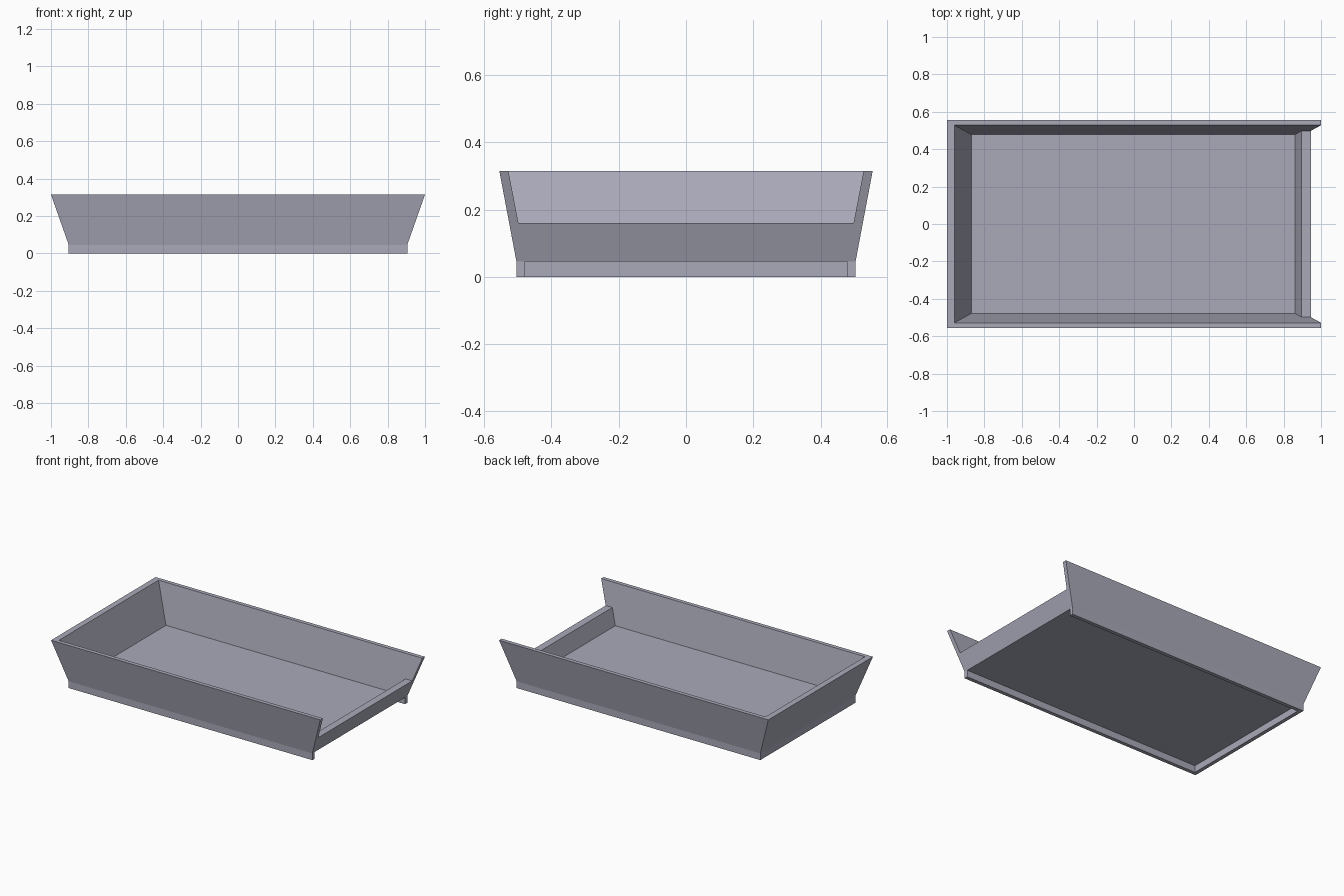
import bpy, bmesh

if "Cube" in bpy.data.objects:
    bpy.data.objects.remove(bpy.data.objects["Cube"])

Z_SKIRT, Z_FLOOR, Z_LOW, Z_TOP = 0.045, 0.055, 0.16, 0.315
SKIRT_Y, SKIRT_X = 0.479, -0.88


def lerp(a, b, z0, z):
    return a + (b - a) * (z - z0) / (Z_TOP - z0)


# Sloped wall planes: outer and inner half extents at a height
def outer_x(z):
    return lerp(0.905, 1.0, Z_SKIRT, z)


def outer_y(z):
    return lerp(0.504, 0.555, Z_SKIRT, z)


def inner_y(z):
    return lerp(0.478, 0.528, Z_FLOOR, z)


bm = bmesh.new()
cache = {}


def vert(p):
    key = tuple(round(c, 5) for c in p)
    if key not in cache:
        cache[key] = bm.verts.new(key)
    return cache[key]


def face(*points):
    bm.faces.new([vert(p) for p in points])


def flip(p):
    return (p[0], -p[1], p[2])


def both(*points):
    face(*points)
    face(*[flip(p) for p in reversed(points)])


def across(*points):
    # Face mirrored onto itself across the long axis
    face(*points, *[flip(p) for p in reversed(points)])


# Key points on the +y half
foot_l, foot_r = (-0.905, 0.504, 0), (0.905, 0.504, 0)
mid_l, mid_r = (-0.905, 0.504, Z_SKIRT), (0.905, 0.504, Z_SKIRT)
top_l, top_r = (-1.0, outer_y(Z_TOP), Z_TOP), (1.0, outer_y(Z_TOP), Z_TOP)
floor_l, floor_r = (-0.87, 0.478, Z_FLOOR), (0.86, 0.478, Z_FLOOR)
rim_l, rim_r = (-0.96, inner_y(Z_TOP), Z_TOP), (1.0, inner_y(Z_TOP), Z_TOP)
low_in = (0.896, inner_y(Z_LOW), Z_LOW)
low_out = (outer_x(Z_LOW), inner_y(Z_LOW), Z_LOW)
leg_l, leg_r = (SKIRT_X, SKIRT_Y, 0), (0.905, SKIRT_Y, 0)
under_l, under_r = (SKIRT_X, SKIRT_Y, Z_SKIRT), (0.905, SKIRT_Y, Z_SKIRT)

# Outer walls and skirt
both(mid_l, mid_r, top_r, top_l)
both(foot_l, foot_r, mid_r, mid_l)
across(mid_l, top_l)
across(foot_l, mid_l)

# Low open end
across(under_r, mid_r, top_r, rim_r, low_out)
across(low_in, low_out)
across(floor_r, low_in)

# Inside and rim
across(floor_l, floor_r)
across(floor_l, rim_l)
both(floor_l, floor_r, low_in, low_out, rim_r, rim_l)
both(top_l, top_r, rim_r, rim_l)
across(top_l, rim_l)

# Recessed underside, open at the low end
across(under_l, under_r)
across(leg_l, under_l)
both(leg_l, leg_r, under_r, under_l)
both(foot_l, foot_r, leg_r, leg_l)
across(foot_l, leg_l)
both(leg_r, foot_r, mid_r, under_r)

bmesh.ops.recalc_face_normals(bm, faces=bm.faces[:])
mesh = bpy.data.meshes.new("tray")
bm.to_mesh(mesh)
bm.free()

# Blue-grey finish
finish = bpy.data.materials.new("blue_grey")
finish.diffuse_color = (0.40, 0.40, 0.49, 1)
finish.use_nodes = True
finish.node_tree.nodes["Principled BSDF"].inputs["Base Color"].default_value = finish.diffuse_color
mesh.materials.append(finish)
bpy.context.collection.objects.link(bpy.data.objects.new("tray", mesh))
